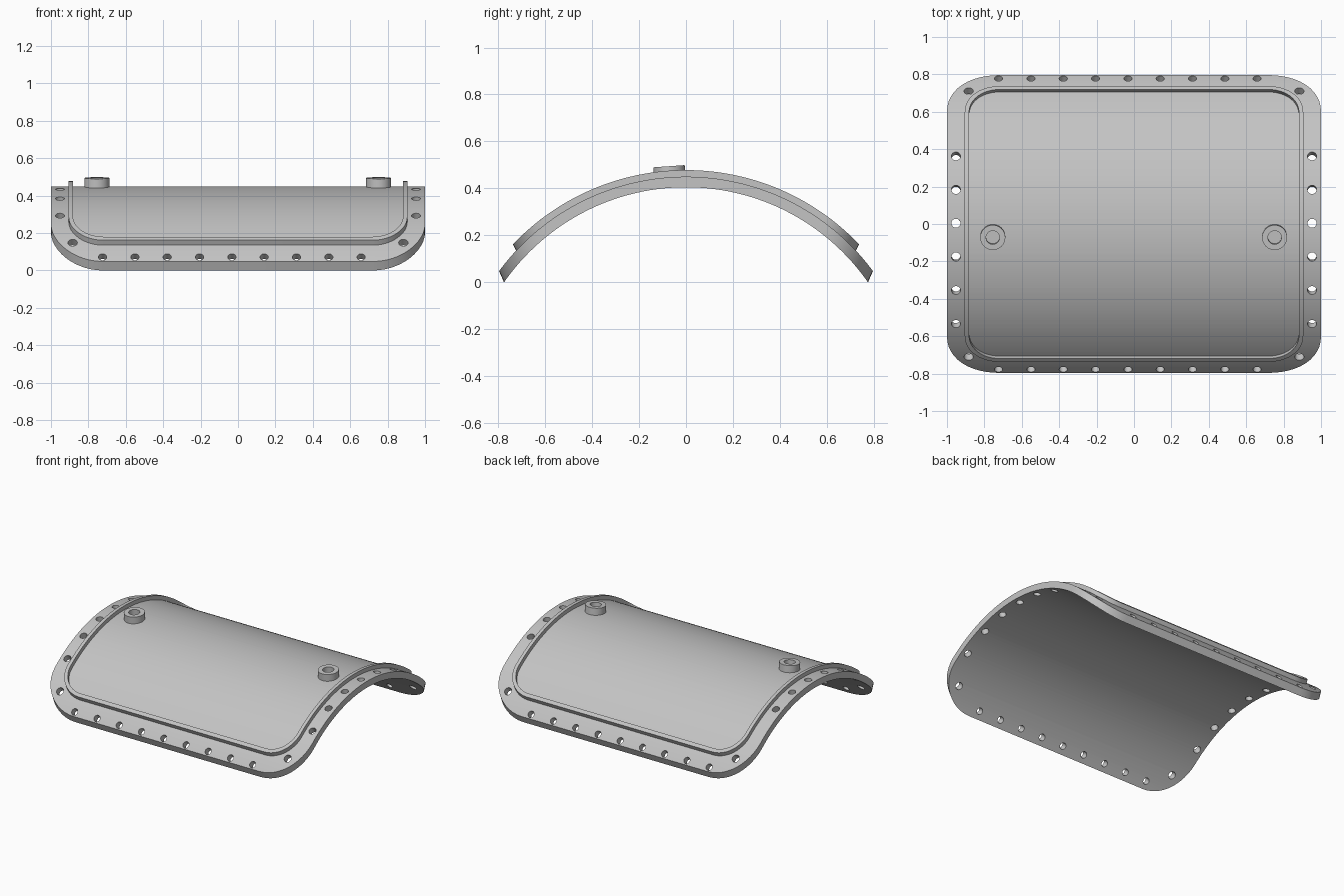
import bpy, bmesh
from math import sin, cos, asin, pi, radians
from mathutils import Vector, Matrix

cube = bpy.data.objects.get("Cube")
if cube:
    bpy.data.objects.remove(cube, do_unlink=True)

AXIS_Z = -0.539                       # height of the bend axis, which runs along x
R_IN, R_OUT, R_RIM, R_BOSS = 0.944, 0.989, 1.017, 1.036

grey = bpy.data.materials.new("plain_grey")
grey.use_nodes = True
colour = (0.55, 0.55, 0.55, 1)
grey.diffuse_color = colour
grey.node_tree.nodes["Principled BSDF"].inputs["Base Color"].default_value = colour


def bend(x, angle, r):
    return Vector((x, r * sin(angle), AXIS_Z + r * cos(angle)))


def finish(bm, name):
    bmesh.ops.recalc_face_normals(bm, faces=bm.faces)
    mesh = bpy.data.meshes.new(name)
    bm.to_mesh(mesh)
    bm.free()
    mesh.materials.append(grey)
    obj = bpy.data.objects.new(name, mesh)
    bpy.context.collection.objects.link(obj)
    return obj


def smooth(obj):
    bpy.ops.object.select_all(action="DESELECT")
    bpy.context.view_layer.objects.active = obj
    obj.select_set(True)
    bpy.ops.object.shade_smooth_by_angle(angle=radians(30))


def outline(bm, half_x, half_y, r, corner, arc=12, side=48):
    """Bent rounded rectangle: right half front to back, then left half back to front."""
    length = r * asin(half_y / r)
    straight = length - corner
    pts = [(half_x - corner + corner * sin(t), -straight - corner * cos(t))
           for t in (pi / 2 * i / arc for i in range(arc + 1))]
    pts += [(half_x, straight * (2 * i / side - 1)) for i in range(1, side)]
    pts += [(x, -s) for x, s in reversed(pts[:arc + 1])]
    pts += [(-x, s) for x, s in reversed(pts)]
    return [bm.verts.new(bend(x, s / r, r)) for x, s in pts]


def bridge(bm, a, b):
    n = len(a)
    for i in range(n):
        j = (i + 1) % n
        bm.faces.new((a[i], a[j], b[j], b[i]))


def strips(bm, loop):
    n = len(loop)
    for i in range(n // 2 - 1):
        bm.faces.new((loop[i], loop[i + 1], loop[n - 2 - i], loop[n - 1 - i]))


def radial_frame(x, angle):
    return Matrix.Translation((x, 0, AXIS_Z)) @ Matrix.Rotation(-angle, 4, "X")


# Curved cover plate
bm = bmesh.new()
top = outline(bm, 1.0, 0.796, R_OUT, 0.28)
under = outline(bm, 1.0, 0.775, R_IN, 0.28)
strips(bm, top)
strips(bm, under)
bridge(bm, top, under)
plate = finish(bm, "cover_plate")

# Bolt holes around the flange, each square to the surface
holes = [(-0.724 + 0.1728 * i, side * 0.905, 0.022) for i in range(9) for side in (-1, 1)]
holes += [(side * 0.952, asin((0.363 - 0.1794 * i) / R_OUT), 0.024)
          for i in range(6) for side in (-1, 1)]
holes += [(sx * 0.884, sy * 0.802, 0.025) for sx in (-1, 1) for sy in (-1, 1)]
bm = bmesh.new()
for x, angle, radius in holes:
    bmesh.ops.create_cone(bm, cap_ends=True, segments=24, radius1=radius, radius2=radius,
                          depth=0.12,
                          matrix=radial_frame(x, angle) @ Matrix.Translation((0, 0, 0.966)))
cutter = finish(bm, "bolt_hole_cutter")

cut = plate.modifiers.new("bolt_holes", "BOOLEAN")
cut.operation = "DIFFERENCE"
cut.solver = "EXACT"
cut.object = cutter
bpy.ops.object.select_all(action="DESELECT")
bpy.context.view_layer.objects.active = plate
plate.select_set(True)
bpy.ops.object.modifier_apply(modifier=cut.name)
bpy.data.objects.remove(cutter, do_unlink=True)
smooth(plate)

# Thin raised rim inside the bolt line
bm = bmesh.new()
low = R_OUT - 0.01
loops = [outline(bm, 0.905, 0.719, low, 0.185), outline(bm, 0.905, 0.737, R_RIM, 0.185),
         outline(bm, 0.882, 0.719, R_RIM, 0.162), outline(bm, 0.882, 0.701, low, 0.162)]
for i in range(4):
    bridge(bm, loops[i], loops[(i + 1) % 4])
smooth(finish(bm, "raised_rim"))

# Two round bosses with blind holes
BOSS_PROFILE = [(0.067, 0.97), (0.067, R_BOSS), (0.036, R_BOSS), (0.036, 0.992)]
for name, x in (("left_boss", 0.752), ("right_boss", -0.755)):
    bm = bmesh.new()
    frame = radial_frame(x, -0.07)
    rings = [[bm.verts.new(frame @ Vector((r * cos(2 * pi * i / 40), r * sin(2 * pi * i / 40), h)))
              for i in range(40)] for r, h in BOSS_PROFILE]
    for a, b in zip(rings, rings[1:]):
        bridge(bm, a, b)
    bm.faces.new(rings[0])
    bm.faces.new(rings[-1])
    smooth(finish(bm, name))
